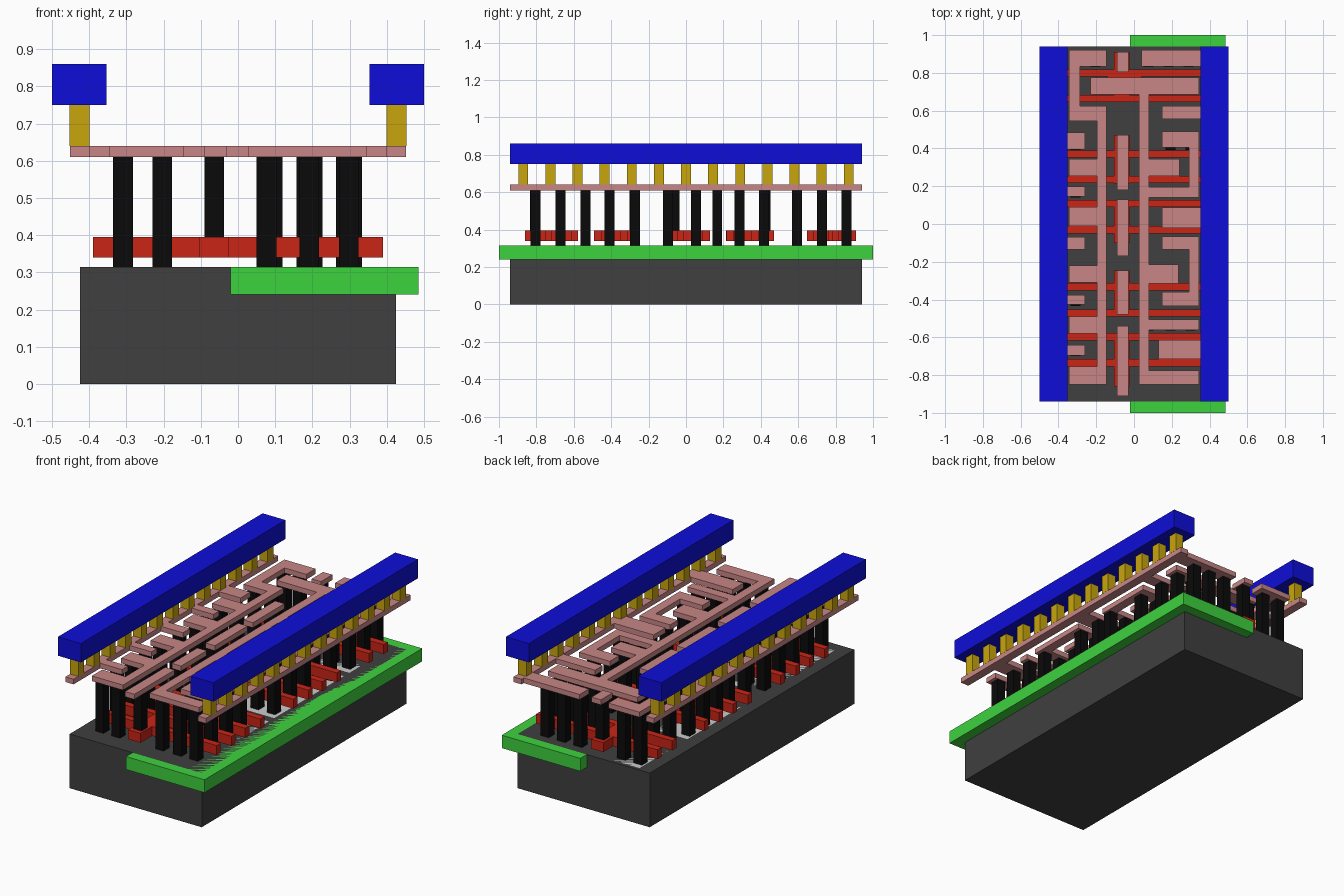
import bpy, bmesh


def material(name, rgb):
    m = bpy.data.materials.new(name)
    m.diffuse_color = (*rgb, 1)
    return m


def boxes(name, mat, rects, z0, z1):
    """One object made of boxes, each rect = (x0, x1, y0, y1)."""
    bm = bmesh.new()
    for x0, x1, y0, y1 in rects:
        r = bmesh.ops.create_cube(bm, size=1)
        for v in r["verts"]:
            v.co.x = x0 if v.co.x < 0 else x1
            v.co.y = y0 if v.co.y < 0 else y1
            v.co.z = z0 if v.co.z < 0 else z1
    me = bpy.data.meshes.new(name)
    bm.to_mesh(me)
    bm.free()
    ob = bpy.data.objects.new(name, me)
    me.materials.append(mat)
    bpy.context.collection.objects.link(ob)
    return ob


def square(x, y, h=0.0265):
    return (x - h, x + h, y - h, y + h)


dark = material("dark_grey", (0.05, 0.05, 0.05))
light = material("light_grey", (0.55, 0.55, 0.55))
green = material("green", (0.048, 0.645, 0.048))
red = material("red", (0.59, 0.018, 0.008))
black = material("black", (0.003, 0.003, 0.003))
pink = material("pink", (0.58, 0.24, 0.24))
gold = material("gold", (0.58, 0.38, 0.004))
blue = material("blue", (0.004, 0.004, 0.69))

# Base block, well slab and flush doped areas
TOP = 0.315
boxes("substrate", dark, [(-0.425, 0.425, -0.94, 0.94)], 0, TOP)
boxes("well", green, [(-0.02, 0.485, -1, 1)], 0.24, TOP)
spans = [(-0.87, -0.21), (-0.16, 0.48), (0.53, 0.92)]
boxes("doped_areas", light,
      [(x0, x1, y0, y1) for y0, y1 in spans for x0, x1 in ((-0.345, -0.14), (0.03, 0.345))],
      0.27, TOP)

# Gate strips, joined in pairs by a centre spine ending in a contact pad
pairs = [(-0.735, -0.597, -0.86, -0.58), (-0.472, -0.332, -0.49, -0.245),
         (-0.03, 0.108, -0.1, 0.125), (0.235, 0.37, 0.215, 0.47),
         (0.665, 0.80, 0.646, 0.91)]
gates = [(-0.14, 0.04, 0.76, 0.79)]
for a, b, lo, hi in pairs:
    gates += [(-0.39, 0.39, y - 0.019, y + 0.019) for y in (a, b)]
    gates.append((-0.105, -0.025, lo, hi))
boxes("gate_strips", red, gates, 0.34, 0.395)

# Contact posts: row y, left columns, right columns
L1, L2 = -0.309, -0.2035
R1, R2, R3 = 0.0765, 0.192, 0.298
rows = [
    (0.858, (L1, L2), (R1, 0.1835, 0.2895)),
    (0.727, (L2,), (R1, R2, R3)),
    (0.594, (L1, L2), (R2, R3)),
    (0.418, (L1,), (R2, R3)),
    (0.285, (L1, L2), (R1, R2)),
    (0.167, (L1,), (0.0935, 0.2005, 0.3065)),
    (0.054, (L1, L2), (R2, R3)),
    (-0.097, (L1,), (R2, R3)),
    (-0.273, (L1, L2), (R1, R2)),
    (-0.408, (L1,), (R2, R3)),
    (-0.538, (L1, L2), (R1, R2, R3)),
    (-0.672, (L1,), (R2, R3)),
    (-0.805, (L1, L2), (R1, R2, R3)),
]
boxes("contact_posts", black,
      [square(x, y) for y, l, r in rows for x in l + r], TOP, 0.61)
boxes("gate_contact_posts", black,
      [square(-0.0635, y) for y in (0.858, 0.425, -0.06, -0.275, -0.807)], 0.395, 0.61)

# Lower metal: side rails
rails = [(s[0], s[1], -0.94, 0.94) for s in ((-0.452, -0.4), (0.4, 0.452))]
# short tabs off the left rail
rails += [(-0.452, -0.26, y0, y1) for y0, y1 in
          ((0.395, 0.485), (0.145, 0.198), (-0.135, -0.07), (-0.425, -0.375), (-0.695, -0.64))]
# tabs off the right rail
rails += [(x, 0.452, y0, y1) for x, y0, y1 in
          ((0.04, 0.835, 0.92), (0.147, 0.555, 0.625), (0.147, -0.02, 0.088), (0.13, -0.715, -0.615))]
boxes("lower_metal_rails", pink, rails, 0.61, 0.64)

# Lower metal: left comb
left = [(-0.195, -0.145, -0.85, 0.625), (-0.345, -0.285, 0.545, 0.92)]
left += [(-0.345, -0.145, y0, y1) for y0, y1 in
         ((0.835, 0.92), (0.545, 0.625), (0.255, 0.345), (-0.01, 0.14 - 0.05),
          (-0.31, -0.22), (-0.58, -0.49), (-0.85, -0.755))]
boxes("left_comb", pink, left, 0.61, 0.64)

# Lower metal: right comb
boxes("right_comb", pink, [
    (0.027, 0.08, -0.85, 0.77), (-0.23, 0.345, 0.685, 0.775),
    (0.027, 0.24, 0.255, 0.345), (0.027, 0.235, -0.315, -0.215),
    (0.027, 0.345, -0.56, -0.505), (0.027, 0.345, -0.85, -0.775)], 0.61, 0.64)

# Lower metal: right hooks and centre bars
boxes("right_hooks", pink, [
    (0.29, 0.345, 0.14, 0.49), (0.147, 0.345, 0.405, 0.49), (0.065, 0.345, 0.14, 0.195),
    (0.29, 0.345, -0.43, -0.065), (0.147, 0.345, -0.135, -0.065),
    (0.147, 0.345, -0.435, -0.36)], 0.61, 0.64)
boxes("centre_bars", pink, [(-0.09, -0.03, y0, y1) for y0, y1 in
      ((0.805, 0.91), (0.18, 0.47), (-0.17, 0.13), (-0.48, -0.245), (-0.91, -0.54))], 0.61, 0.64)

# Gold links and top beams
boxes("gold_links", gold,
      [square(s * 0.426, -0.87 + 0.145 * i) for s in (-1, 1) for i in range(13)], 0.64, 0.75)
for name, x0, x1 in (("left_beam", -0.5, -0.353), ("right_beam", 0.353, 0.5)):
    boxes(name, blue, [(x0, x1, -0.94, 0.94)], 0.75, 0.86)
